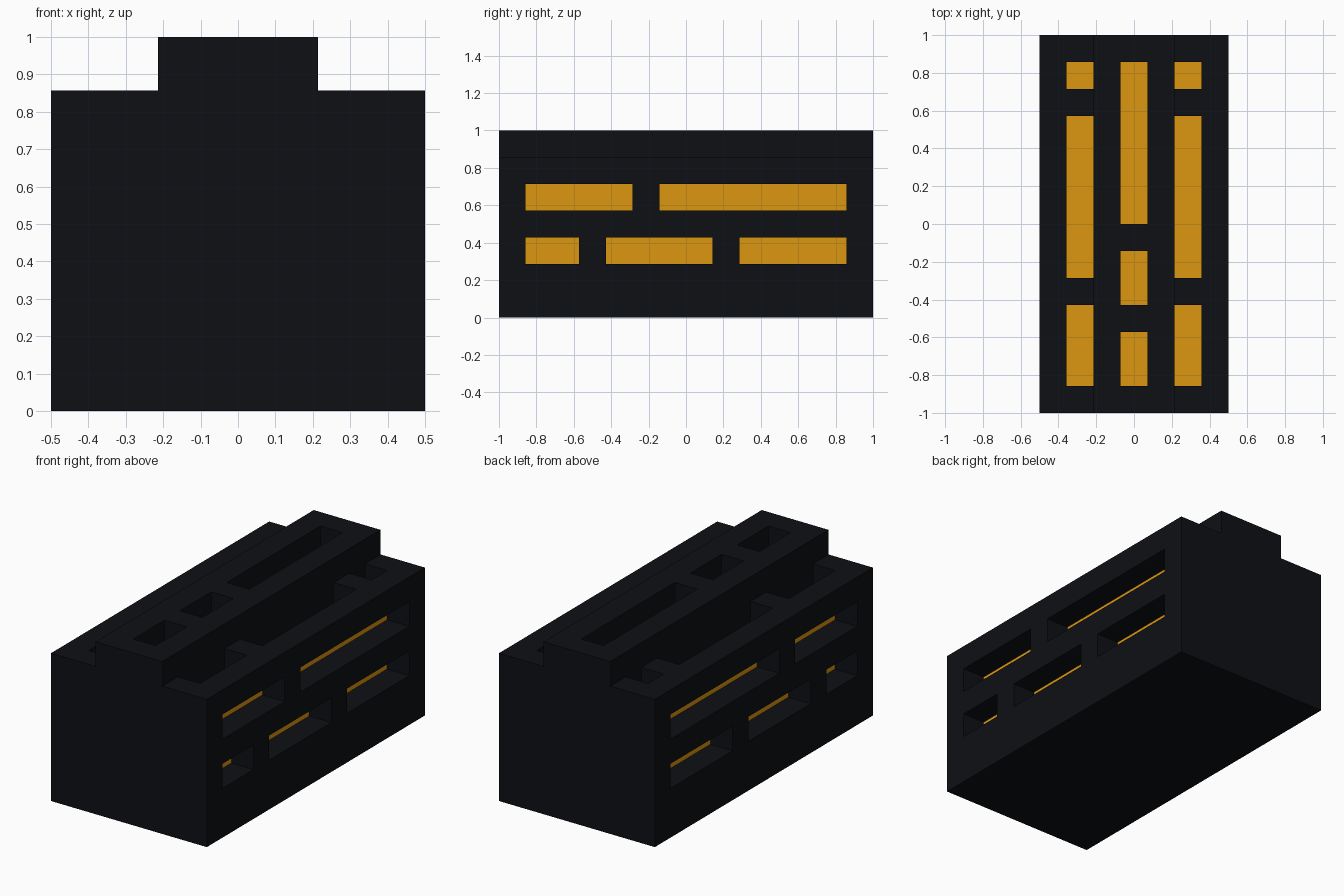
import bpy, bmesh

if "Cube" in bpy.data.objects:
    bpy.data.objects.remove(bpy.data.objects["Cube"])

U = 1 / 7  # the model sits on a grid of 1/7 units; everything is built in grid steps, then scaled


def material(name, colour):
    m = bpy.data.materials.new(name)
    m.diffuse_color = colour
    m.use_nodes = True
    m.node_tree.nodes["Principled BSDF"].inputs["Base Color"].default_value = m.diffuse_color
    return m


def add_object(name, bm, mat=None):
    bmesh.ops.recalc_face_normals(bm, faces=bm.faces)
    mesh = bpy.data.meshes.new(name)
    bm.to_mesh(mesh)
    bm.free()
    obj = bpy.data.objects.new(name, mesh)
    bpy.context.collection.objects.link(obj)
    if mat:
        mesh.materials.append(mat)
    return obj


def stepped_prism(name, half, shoulder, ridge, base, top, length, mat):
    """Stepped block: a wide body with a narrow ridge, extruded along y."""
    right = [(half, base), (half, shoulder), (ridge, shoulder), (ridge, top)]
    profile = right + [(-x, z) for x, z in reversed(right)]
    bm = bmesh.new()
    face = bm.faces.new([bm.verts.new((x, -length / 2, z)) for x, z in profile])
    ext = bmesh.ops.extrude_face_region(bm, geom=[face])
    verts = [g for g in ext["geom"] if isinstance(g, bmesh.types.BMVert)]
    bmesh.ops.translate(bm, verts=verts, vec=(0, length, 0))
    return add_object(name, bm, mat)


def slot_cutter(name, boxes):
    bm = bmesh.new()
    for xr, yr, zr in boxes:
        verts = bmesh.ops.create_cube(bm, size=1)["verts"]
        for v in verts:
            v.co = [r[0] if c < 0 else r[1] for c, r in zip(v.co, (xr, yr, zr))]
    obj = add_object(name, bm)
    obj.hide_render = True
    return obj


black = material("black_casing", (0.004, 0.005, 0.007, 1))
amber = material("amber_glow", (0.72, 0.305, 0.005, 1))

# Outer casing and the amber core one step inside it
casing = stepped_prism("casing", 3.5, 6, 1.5, 0, 7, 14, black)
core = stepped_prism("amber_core", 2.5, 5, 0.5, 1, 6, 12, amber)

# Slots in the side walls: height row -> y spans
side_rows = {4: [(-6, -2), (-1, 6)], 2: [(-6, -4), (-3, 1), (2, 6)]}
side_boxes = [(sorted((s * 2, s * 4)), span, (z, z + 1))
              for s in (-1, 1) for z, spans in side_rows.items() for span in spans]

# Slots in the shoulders beside the ridge, and along the ridge top
shoulder_boxes = [(sorted((s * 1.5, s * 2.5)), span, (4.5, 6.5))
                  for s in (-1, 1) for span in [(-6, -3), (-2, 4), (5, 6)]]
ridge_boxes = [((-0.5, 0.5), span, (5.5, 7.5)) for span in [(-6, -4), (-3, -1), (0, 6)]]

cutters = [slot_cutter("side_slot_cutter", side_boxes),
           slot_cutter("top_slot_cutter", shoulder_boxes + ridge_boxes)]

# Hollow the casing around the core, then open the slots
bpy.context.view_layer.objects.active = casing
for cutter in [core] + cutters:
    mod = casing.modifiers.new(cutter.name, "BOOLEAN")
    mod.operation = "DIFFERENCE"
    mod.solver = "EXACT"
    mod.object = cutter
    bpy.ops.object.modifier_apply(modifier=mod.name)
for cutter in cutters:
    bpy.data.objects.remove(cutter)

# Scale from grid steps to final size
for obj in (casing, core):
    for v in obj.data.vertices:
        v.co *= U
